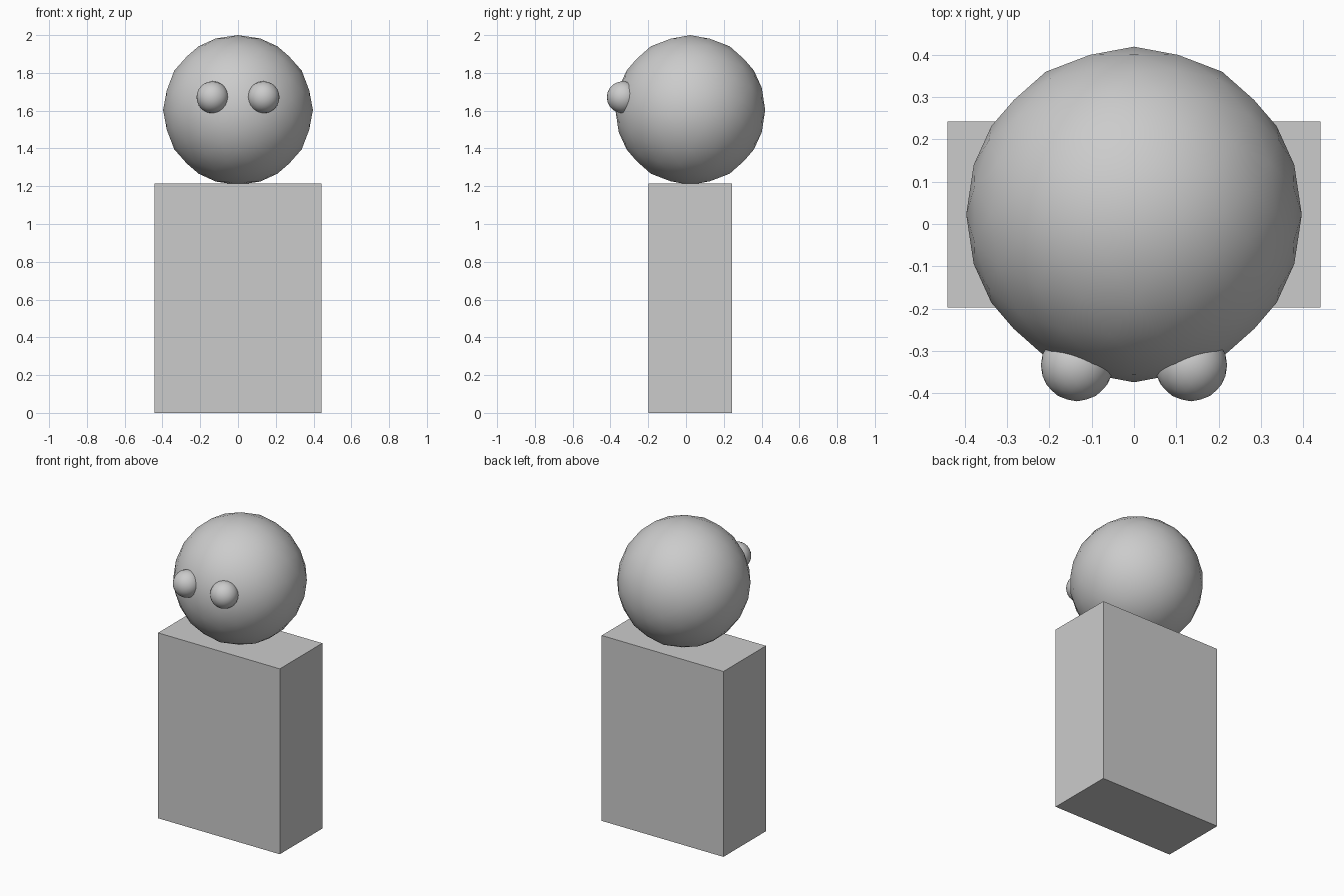
import bpy
import math
from mathutils import Matrix

cube = bpy.data.objects.get("Cube")
if cube:
    bpy.data.objects.remove(cube, do_unlink=True)

GREY = (0.6, 0.6, 0.6, 1.0)
grey = bpy.data.materials.new("plain_grey")
grey.use_nodes = True
grey.diffuse_color = GREY
bsdf = next(n for n in grey.node_tree.nodes if n.type == 'BSDF_PRINCIPLED')
bsdf.inputs["Base Color"].default_value = GREY

CENTRE_Y = 0.0225


def ball(name, radius, location):
    """Smooth icosphere turned so an edge, not a corner, sits on top."""
    bpy.ops.mesh.primitive_ico_sphere_add(subdivisions=3, radius=radius, location=location)
    obj = bpy.context.object
    obj.name = name
    tilt = math.atan(2 / (1 + math.sqrt(5)))
    obj.data.transform(Matrix.Rotation(-tilt, 4, 'Y'))
    bpy.ops.object.shade_smooth()
    obj.data.materials.append(grey)
    return obj


# Block body
bpy.ops.mesh.primitive_cube_add(size=1, location=(0, CENTRE_Y, 0.607))
body = bpy.context.object
body.name = "body"
body.data.transform(Matrix.Diagonal((0.882, 0.44, 1.214, 1)))
body.data.materials.append(grey)

# Head resting on the body
ball("head", 0.3965, (0, CENTRE_Y, 1.6035))

# Pair of bulging eyes
for side, sign in (("left", 1), ("right", -1)):
    ball(side + "_eye", 0.085, (sign * 0.135, -0.334, 1.671))
